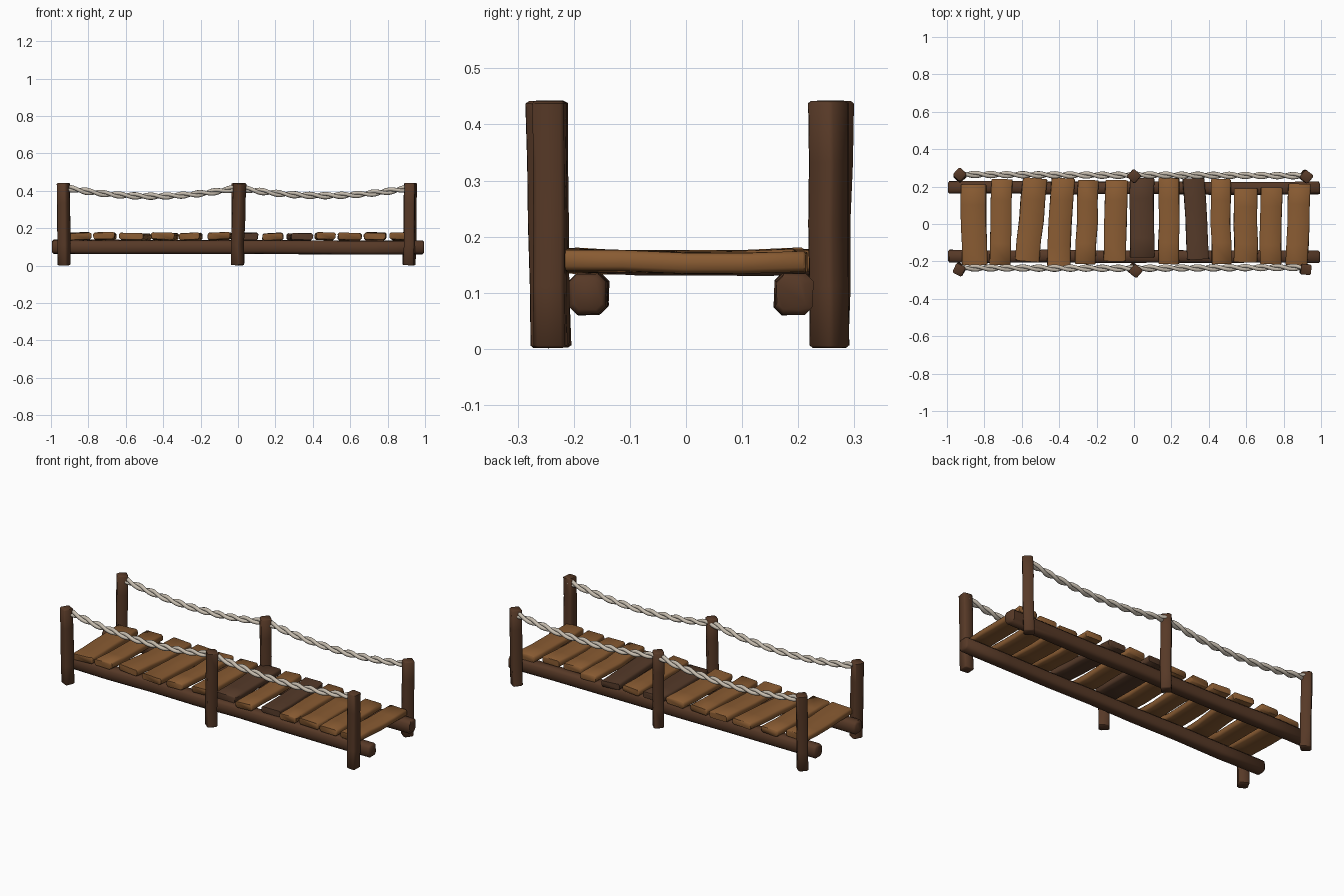
import bpy, bmesh, math, random
from mathutils import Vector

random.seed(4)
if "Cube" in bpy.data.objects:
    bpy.data.objects.remove(bpy.data.objects["Cube"])


def material(name, r, g, b):
    m = bpy.data.materials.new(name)
    m.use_nodes = True
    m.diffuse_color = (r, g, b, 1)
    bsdf = m.node_tree.nodes["Principled BSDF"]
    bsdf.inputs["Base Color"].default_value = (r, g, b, 1)
    bsdf.inputs["Roughness"].default_value = 0.9
    return m


timber = material("dark timber", 0.095, 0.041, 0.02)
plank_brown = material("plank brown", 0.25, 0.105, 0.032)
old_plank = material("old plank", 0.09, 0.042, 0.022)
rope_grey = material("rope", 0.56, 0.5, 0.42)


def hewn_bar(name, start, end, width, depth, mat, up=(0, 0, 1), turn=0,
             chamfer=0.008, rings=5, wobble=0.003, sag=0):
    """Rough timber: a chamfered rectangle swept from start to end."""
    start, end = Vector(start), Vector(end)
    along = (end - start).normalized()
    side = along.cross(Vector(up)).normalized()
    lift = side.cross(along)
    a, b, c = width / 2, depth / 2, chamfer
    outline = [(a, c - b), (a, b - c), (a - c, b), (c - a, b),
               (-a, b - c), (-a, c - b), (c - a, -b), (a - c, -b)]
    length = (end - start).length
    cap = chamfer * 0.6 / length
    stops = [0, cap] + [i / (rings - 1) for i in range(1, rings - 1)] + [1 - cap, 1]
    bm = bmesh.new()
    loops = []
    for t in stops:
        tip = t in (0, 1)
        grow = 1 - 1.2 * chamfer / max(width, depth) if tip else 1
        shift = [random.uniform(-wobble, wobble) for _ in range(4)]
        centre = start.lerp(end, t) - lift * sag * math.sin(math.pi * t)
        loop = []
        for u, v in outline:
            # each corner pair drifts a little, like hand-cut wood
            u = u * grow + shift[0] + (shift[2] if v > 0 else 0)
            v = v * grow + shift[1] * 0.4 + (shift[3] * 0.5 if u > 0 else 0)
            p = u * math.cos(turn) - v * math.sin(turn)
            q = u * math.sin(turn) + v * math.cos(turn)
            loop.append(bm.verts.new(centre + side * p + lift * q))
        loops.append(loop)
    for low, high in zip(loops, loops[1:]):
        for i in range(8):
            j = (i + 1) % 8
            bm.faces.new((low[i], low[j], high[j], high[i]))
    bm.faces.new(loops[0])
    bm.faces.new(loops[-1])
    bmesh.ops.recalc_face_normals(bm, faces=bm.faces)
    mesh = bpy.data.meshes.new(name)
    bm.to_mesh(mesh)
    bm.free()
    mesh.materials.append(mat)
    ob = bpy.data.objects.new(name, mesh)
    bpy.context.collection.objects.link(ob)
    bpy.ops.object.select_all(action='DESELECT')
    ob.select_set(True)
    bpy.context.view_layer.objects.active = ob
    bpy.ops.object.shade_smooth_by_angle(angle=math.radians(50))
    return ob


# Long side beams under the deck
hewn_bar("front_beam", (-0.995, -0.173, 0.1), (0.995, -0.173, 0.097),
         0.066, 0.072, timber, chamfer=0.014, rings=8)
hewn_bar("back_beam", (-0.995, 0.195, 0.102), (0.995, 0.19, 0.097),
         0.066, 0.074, timber, chamfer=0.014, rings=8)

# Upright posts: base x, base y, top x, top y, turn in degrees
posts = {
    "front_right_post": (-0.93, -0.24, -0.935, -0.245, 28),
    "front_middle_post": (-0.005, -0.242, 0.008, -0.25, 40),
    "front_left_post": (0.915, -0.242, 0.92, -0.244, 5),
    "back_right_post": (-0.93, 0.255, -0.93, 0.263, 45),
    "back_middle_post": (0, 0.255, 0, 0.256, 45),
    "back_left_post": (0.915, 0.255, 0.922, 0.253, 38),
}
for name, (bx, by, tx, ty, deg) in posts.items():
    hewn_bar(name, (bx, by, 0.002), (tx, ty, 0.442), 0.056, 0.056, timber,
             up=(0, 1, 0), turn=math.radians(deg), chamfer=0.007, wobble=0.002)

# Deck planks: back x, front x, width, back y, front y
planks = [
    (-.855, -.855, .135, .21, -.22), (-.705, -.72, .112, .24, -.22),
    (-.53, -.57, .13, .245, -.2), (-.38, -.405, .123, .245, -.225),
    (-.245, -.26, .11, .235, -.215), (-.095, -.105, .12, .235, -.2),
    (.045, .045, .128, .245, -.18), (.19, .185, .11, .245, -.215),
    (.315, .345, .115, .245, -.19), (.465, .465, .105, .24, -.215),
    (.6, .595, .125, .19, -.205), (.735, .73, .115, .195, -.215),
    (.885, .87, .118, .215, -.22),
]
for i, (xb, xf, w, yb, yf) in enumerate(planks):
    hewn_bar(f"plank_{i + 1}", (xf, yf, 0.157 + random.uniform(-.003, .003)),
             (xb, yb, 0.157 + random.uniform(-.003, .003)), w, 0.037,
             old_plank if i in (6, 8) else plank_brown,
             turn=random.uniform(-0.05, 0.05), sag=0.004)


# Two-strand twisted ropes that hang between neighbouring posts
def rope(name, x0, x1, y0, y1, dip):
    curve = bpy.data.curves.new(name, 'CURVE')
    curve.dimensions = '3D'
    curve.bevel_depth = 0.0105
    curve.bevel_resolution = 2
    curve.use_fill_caps = True
    steps = 72
    for strand in range(2):
        spline = curve.splines.new('POLY')
        spline.points.add(steps)
        for k, point in enumerate(spline.points):
            t = k / steps
            x = x0 + (x1 - x0) * t
            angle = math.tau * x / 0.17 + math.pi * strand
            y = y0 + (y1 - y0) * t + 0.0095 * math.cos(angle)
            z = 0.416 - dip * 4 * t * (1 - t) + 0.0095 * math.sin(angle)
            point.co = (x, y, z, 1)
        spline.use_smooth = True
    curve.materials.append(rope_grey)
    bpy.context.collection.objects.link(bpy.data.objects.new(name, curve))


rope("front_right_rope", -0.92, 0, -0.235, -0.237, 0.045)
rope("front_left_rope", 0, 0.92, -0.237, -0.232, 0.042)
rope("back_right_rope", -0.92, 0, 0.265, 0.26, 0.045)
rope("back_left_rope", 0, 0.92, 0.262, 0.258, 0.042)
